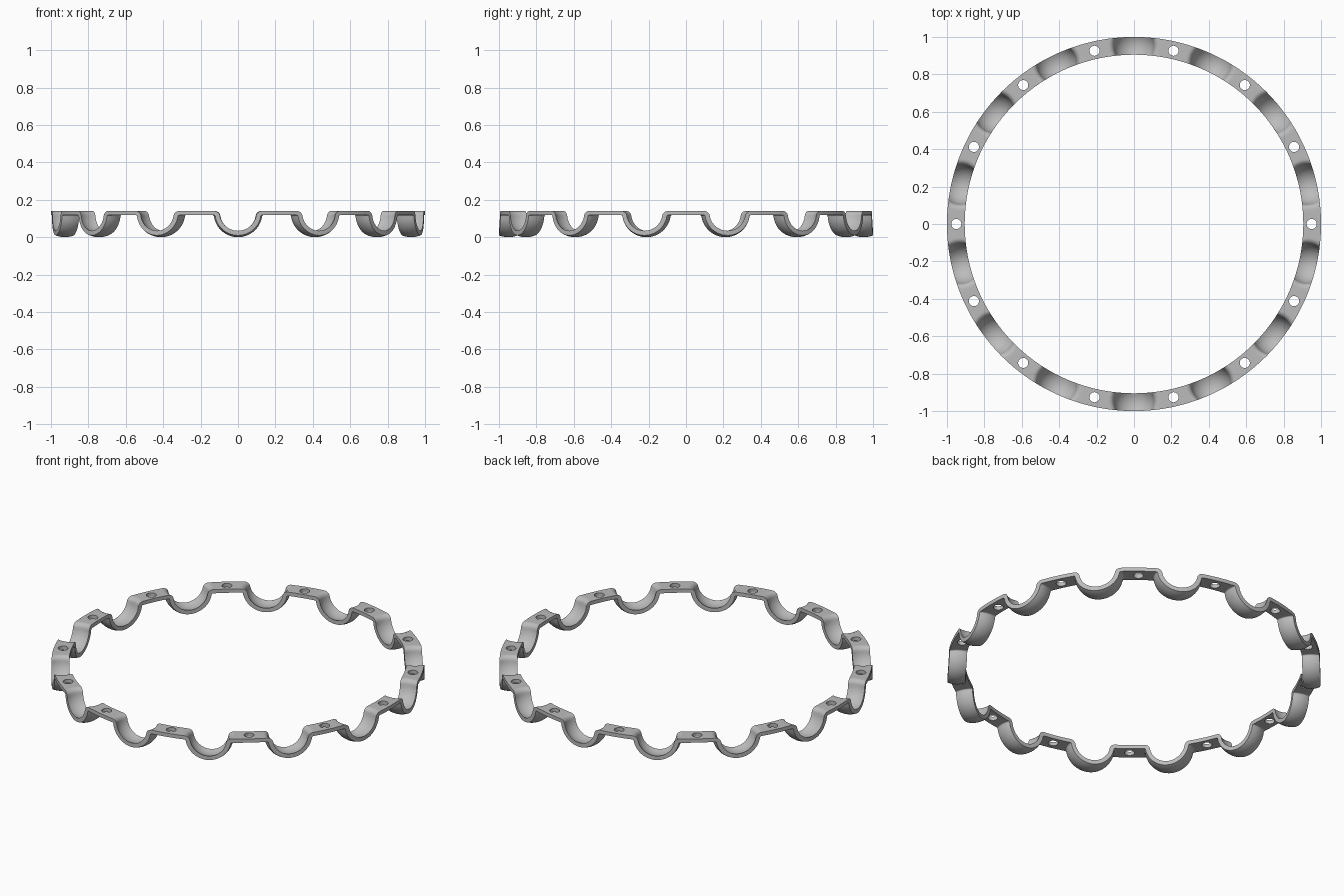
import bpy, bmesh
from math import sin, cos, asin, sqrt, pi

cube = bpy.data.objects.get("Cube")
if cube:
    bpy.data.objects.remove(cube, do_unlink=True)

COUNT = 14                      # ball pockets around the ring
PITCH = 2 * pi / COUNT
MID, R_IN, R_OUT = 0.95, 0.905, 1.0
THICK, TOP = 0.022, 0.14
BALL, BALL_Z = 0.108, 0.13      # spherical pocket radius and centre height
FILLET = 0.03
ARC, BEND, FLAT, RADIAL = 14, 7, 6, 8

metal = bpy.data.materials.new("grey metal")
metal.use_nodes = True
metal.diffuse_color = (0.5, 0.5, 0.5, 1)
metal.node_tree.nodes["Principled BSDF"].inputs["Base Color"].default_value = (0.5, 0.5, 0.5, 1)


def section(ball, fillet, top, d):
    """Half of a pocket outline (tangent, z) at depth d from the ball centre."""
    a = sqrt(ball ** 2 - d ** 2)
    cz = top - fillet
    phi = asin((cz - BALL_Z) / (a + fillet))
    cx = (a + fillet) * cos(phi)
    pts = []
    for i in range(ARC):
        g = -pi / 2 + (phi + pi / 2) * i / ARC
        pts.append((a * cos(g), BALL_Z + a * sin(g)))
    for i in range(BEND + 1):
        g = pi + phi + (pi / 2 - pi - phi) * i / BEND
        pts.append((cx + fillet * cos(g), cz + fillet * sin(g)))
    return pts


def half_row(r, ball, fillet, top):
    """(angle, z) from pocket centre to tab centre along radius r."""
    row = []
    for i in range(ARC + BEND + 1):
        t = 0
        for _ in range(6):      # settle the point onto the cylinder of radius r
            t, z = section(ball, fillet, top, sqrt(r * r - t * t) - MID)[i]
        row.append((asin(t / r), z))
    start = row[-1][0]
    for i in range(1, FLAT + 1):
        row.append((start + (PITCH / 2 - start) * i / FLAT, top))
    return row


def closed_row(bm, r, *shape):
    """Ring of vertices made by mirroring and repeating one half pocket."""
    half = half_row(r, *shape)
    pocket = [(-a, z) for a, z in reversed(half[1:])] + half[:-1]
    return [bm.verts.new((r * cos(a + k * PITCH - pi / 2), r * sin(a + k * PITCH - pi / 2), z))
            for k in range(COUNT) for a, z in pocket]


# Wavy retainer ring, with a closed cross-section swept around
bm = bmesh.new()
radii = [R_IN + (R_OUT - R_IN) * i / RADIAL for i in range(RADIAL + 1)]
rows = [closed_row(bm, r, BALL, FILLET, TOP) for r in radii]
rows += [closed_row(bm, r, BALL + THICK, FILLET - THICK, TOP - THICK) for r in reversed(radii)]
for j, row in enumerate(rows):
    nxt = rows[(j + 1) % len(rows)]
    for i in range(len(row)):
        k = (i + 1) % len(row)
        bm.faces.new((row[i], row[k], nxt[k], nxt[i]))
bmesh.ops.recalc_face_normals(bm, faces=bm.faces)
mesh = bpy.data.meshes.new("retainer_ring")
bm.to_mesh(mesh)
bm.free()
mesh.materials.append(metal)
ring = bpy.data.objects.new("retainer_ring", mesh)
bpy.context.collection.objects.link(ring)

# Rivet holes through the flat tabs
bm = bmesh.new()
for k in range(COUNT):
    made = bmesh.ops.create_cone(bm, cap_ends=True, segments=32, radius1=0.027, radius2=0.027, depth=0.1)
    a = k * PITCH
    bmesh.ops.translate(bm, verts=made["verts"], vec=(MID * cos(a), MID * sin(a), TOP - THICK / 2))
cut_mesh = bpy.data.meshes.new("hole_cutter")
bm.to_mesh(cut_mesh)
bm.free()
cut_mesh.materials.append(metal)
cutter = bpy.data.objects.new("hole_cutter", cut_mesh)
cutter.hide_render = True
bpy.context.collection.objects.link(cutter)

mod = ring.modifiers.new("rivet_holes", "BOOLEAN")
mod.operation, mod.solver, mod.object = "DIFFERENCE", "EXACT", cutter
bpy.ops.object.select_all(action="DESELECT")
ring.select_set(True)
bpy.context.view_layer.objects.active = ring
bpy.ops.object.modifier_apply(modifier=mod.name)
bpy.data.objects.remove(cutter, do_unlink=True)
bpy.ops.object.shade_smooth_by_angle(angle=0.6)
